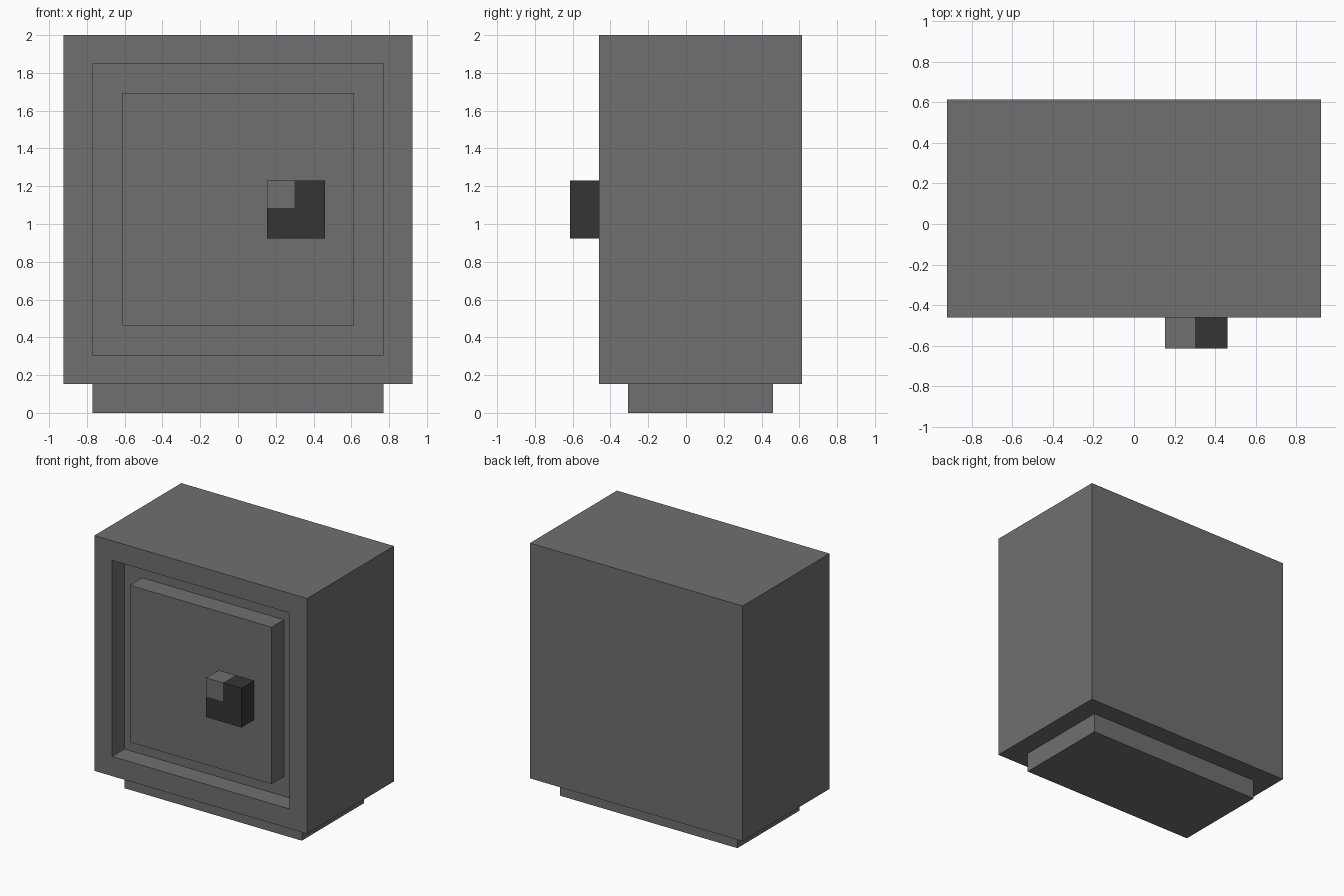
import bpy, bmesh
from mathutils import Vector

U = 2 / 13  # the model sits on a grid of thirteen units in height

default = bpy.data.objects.get("Cube")
if default:
    bpy.data.objects.remove(default, do_unlink=True)


def material(name, value):
    mat = bpy.data.materials.new(name)
    mat.use_nodes = True
    color = (value, value, value, 1)
    mat.diffuse_color = color
    mat.node_tree.nodes["Principled BSDF"].inputs["Base Color"].default_value = color
    return mat


grey = material("steel grey", 0.16)
dark = material("dark grey", 0.036)


def box(low, high):
    """Box mesh between two corners given in grid units."""
    bm = bmesh.new()
    bmesh.ops.create_cube(bm, size=1)
    low, high = Vector(low) * U, Vector(high) * U
    for v in bm.verts:
        v.co = Vector(low[i] + (v.co[i] + 0.5) * (high[i] - low[i]) for i in range(3))
    bm.normal_update()
    return bm


def finish(name, bm, *mats):
    mesh = bpy.data.meshes.new(name)
    bm.to_mesh(mesh)
    bm.free()
    for mat in mats:
        mesh.materials.append(mat)
    obj = bpy.data.objects.new(name, mesh)
    bpy.context.collection.objects.link(obj)
    return obj


# Plinth
finish("base", box((-5, -2, 0), (5, 3, 1)), grey)

# Cabinet with a recessed front
bm = box((-6, -3, 1), (6, 4, 13))
front = min(bm.faces, key=lambda f: f.calc_center_median().y)
bmesh.ops.inset_region(bm, faces=[front], thickness=U, use_even_offset=True)
panel = bmesh.ops.extrude_discrete_faces(bm, faces=[front])["faces"][0]
bmesh.ops.translate(bm, verts=panel.verts, vec=(0, U, 0))
finish("cabinet", bm, grey)

# Door standing in the recess, flush with the cabinet front
finish("door", box((-4, -3, 3), (4, -2, 11)), grey)

# Knob with a lighter upper corner
bm = box((1, -4, 6), (3, -3, 8))
split = Vector((1.95, 0, 7.05)) * U
for normal in ((1, 0, 0), (0, 0, 1)):
    bmesh.ops.bisect_plane(bm, geom=bm.verts[:] + bm.edges[:] + bm.faces[:],
                           plane_co=split, plane_no=normal)
for f in bm.faces:
    c = f.calc_center_median()
    f.material_index = 1 if c.x < split.x and c.z > split.z else 0
finish("knob", bm, dark, grey)
